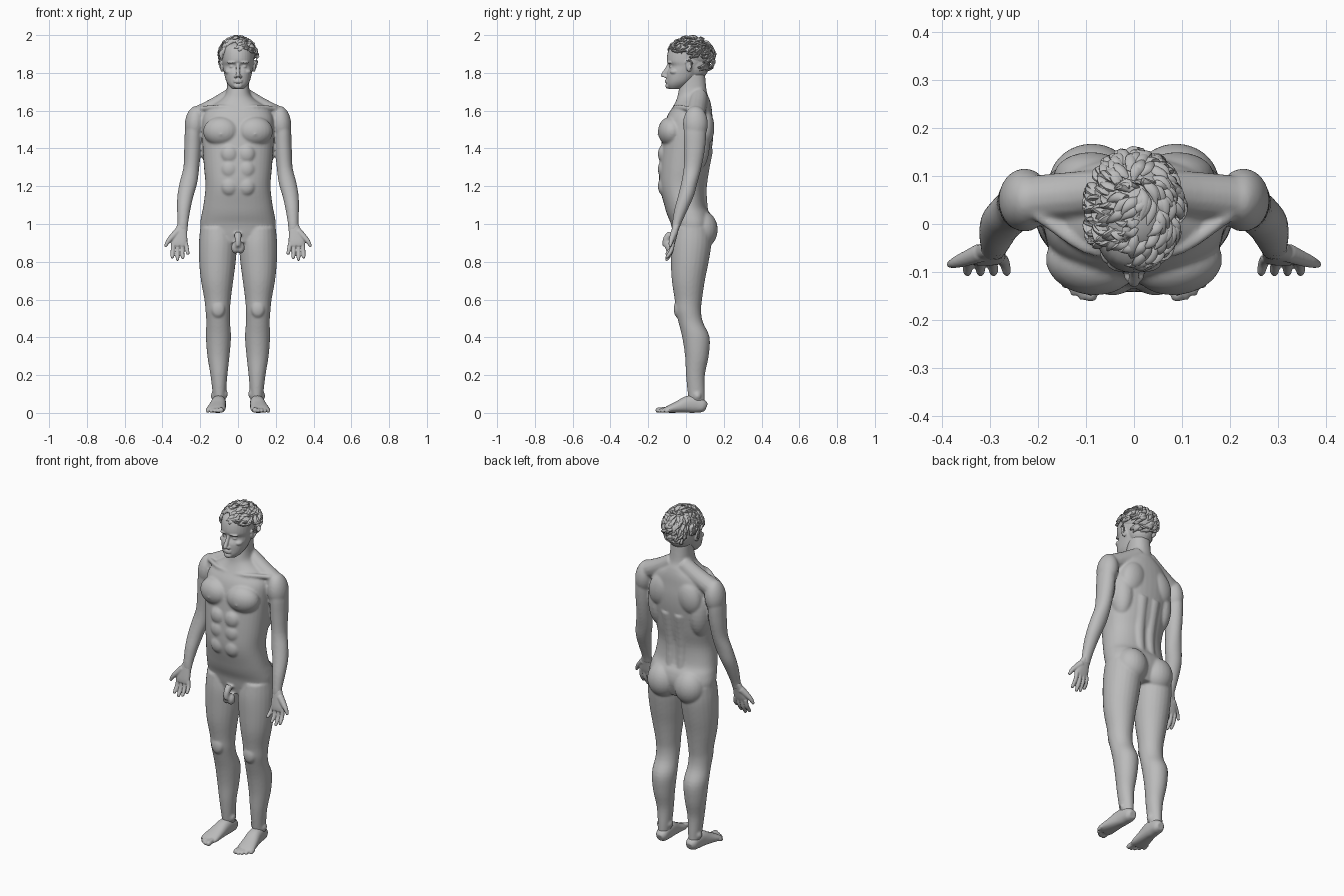
import bpy, bmesh, math, random
from mathutils import Vector, Matrix, Euler

random.seed(4)
scene = bpy.context.scene
if "Cube" in bpy.data.objects:
    bpy.data.objects.remove(bpy.data.objects["Cube"])

GREY = (0.5, 0.5, 0.5, 1)
clay = bpy.data.materials.new("clay grey")
clay.use_nodes = True
clay.diffuse_color = GREY
clay.node_tree.nodes["Principled BSDF"].inputs["Base Color"].default_value = GREY


def spline(rings, steps):
    """Smoothly resample a list of equal-length tuples."""
    rings = [Vector(r) for r in rings]
    out = []
    for i in range(len(rings) - 1):
        a, b = rings[max(i - 1, 0)], rings[i]
        c, d = rings[i + 1], rings[min(i + 2, len(rings) - 1)]
        for k in range(steps):
            t = k / steps
            out.append(b + (c - a) * (t / 2) + (a * 2 - b * 5 + c * 4 - d) * (t * t / 2)
                       + (b * 3 - a - c * 3 + d) * (t ** 3 / 2))
    return out + [rings[-1]]


def loft(bm, rings, side=1, level=True, power=2.0, sides=24, steps=4):
    """Closed skin over rings of (x, y, z, radius a, radius b)."""
    rings = spline(rings, steps)
    centres = [Vector((r[0] * side, r[1], r[2])) for r in rings]
    loops = []
    for i, (c, r) in enumerate(zip(centres, rings)):
        u, v = Vector((1, 0, 0)), Vector((0, 1, 0))
        if not level:
            t = (centres[min(i + 1, len(rings) - 1)] - centres[max(i - 1, 0)]).normalized()
            u = (u - t * u.dot(t)).normalized()
            v = t.cross(u)
        loop = []
        for k in range(sides):
            a = math.tau * k / sides
            ca, sa = math.cos(a), math.sin(a)
            p = u * math.copysign(abs(ca) ** (2 / power), ca) * r[3]
            q = v * math.copysign(abs(sa) ** (2 / power), sa) * r[4]
            loop.append(bm.verts.new(c + p + q))
        loops.append(loop)
    for low, high in zip(loops, loops[1:]):
        for k in range(sides):
            n = (k + 1) % sides
            bm.faces.new((low[k], low[n], high[n], high[k]))
    bm.faces.new(loops[0][::-1])
    bm.faces.new(loops[-1])


def tube(bm, points, radii, side=1, flat=1.0, sides=14):
    loft(bm, [(*p, r, r * flat) for p, r in zip(points, radii)], side, False, sides=sides)


def blob(bm, centre, size, side=1, turn=(0, 0, 0)):
    x, y, z = centre
    spin = Euler((turn[0], turn[1] * side, turn[2] * side)).to_matrix().to_4x4()
    place = Matrix.Translation((x * side, y, z)) @ spin @ Matrix.Diagonal((*size, 1))
    bmesh.ops.create_uvsphere(bm, u_segments=24, v_segments=16, radius=1, matrix=place)


def finish(bm, name, voxel=0, smooth=4):
    """Turn the volumes into one object, fused when a voxel size is given."""
    bmesh.ops.recalc_face_normals(bm, faces=bm.faces)
    mesh = bpy.data.meshes.new(name)
    bm.to_mesh(mesh)
    bm.free()
    mesh.materials.append(clay)
    obj = bpy.data.objects.new(name, mesh)
    scene.collection.objects.link(obj)
    bpy.ops.object.select_all(action="DESELECT")
    obj.select_set(True)
    bpy.context.view_layer.objects.active = obj
    if voxel:
        fuse = obj.modifiers.new("fuse", "REMESH")
        fuse.mode, fuse.voxel_size, fuse.use_smooth_shade = "VOXEL", voxel, True
        relax = obj.modifiers.new("relax", "SMOOTH")
        relax.factor, relax.iterations = 0.5, smooth
        for m in ("fuse", "relax"):
            bpy.ops.object.modifier_apply(modifier=m)
    bpy.ops.object.shade_smooth_by_angle(angle=math.radians(50))
    return obj


# Torso and neck: height, front, back, half width
body = bmesh.new()
torso = [(.9, -.06, .11, .15), (.95, -.07, .13, .19), (1, -.08, .14, .2), (1.05, -.1, .13, .193),
         (1.1, -.115, .105, .183), (1.2, -.14, .1, .172), (1.3, -.14, .12, .18),
         (1.42, -.13, .14, .188), (1.5, -.12, .145, .19), (1.57, -.1, .14, .185),
         (1.62, -.07, .135, .15), (1.66, -.05, .125, .09), (1.7, -.04, .11, .062),
         (1.8, -.02, .1, .056)]
loft(body, [(0, (f + b) / 2, z, w, (b - f) / 2) for z, f, b, w in torso], power=2.3, sides=40)

# Legs: height, inner x, outer x, front, back
leg = [(.98, .02, .2, -.07, .13), (.9, .006, .207, -.08, .135), (.8, .012, .206, -.08, .12),
       (.7, .025, .196, -.075, .1), (.6, .038, .178, -.06, .085), (.54, .042, .172, -.055, .08),
       (.48, .042, .168, -.04, .09), (.4, .037, .17, -.02, .125), (.3, .045, .162, -.005, .12),
       (.2, .056, .146, 0, .1), (.1, .064, .134, .01, .1), (.04, .07, .13, .02, .1)]
arm = [(.22, .05, 1.58, .04, .05), (.235, .048, 1.5, .045, .06), (.24, .045, 1.4, .045, .056),
       (.247, .035, 1.3, .042, .047), (.262, .018, 1.22, .047, .043), (.278, 0, 1.15, .043, .042),
       (.287, -.025, 1.08, .036, .036), (.292, -.05, 1, .028, .024), (.296, -.058, .96, .03, .018)]
for s in (1, -1):
    loft(body, [((a + b) / 2, (f + k) / 2, z, (b - a) / 2, (k - f) / 2) for z, a, b, f, k in leg], s)
    loft(body, arm, s)
    # Shoulder, chest, back and seat muscles
    tube(body, [(.03, .07, 1.68), (.12, .06, 1.62), (.22, .05, 1.57)], [.045, .05, .05], s)
    tube(body, [(.02, -.06, 1.61), (.1, -.05, 1.62), (.2, .02, 1.61)], [.014, .012, .014], s)
    blob(body, (.228, .05, 1.53), (.054, .066, .095), s, (0, -.1, 0))
    blob(body, (.09, -.08, 1.49), (.095, .068, .078), s, (0, 0, .15))
    blob(body, (.13, .05, 1.42), (.065, .075, .15), s)
    blob(body, (.09, .1, 1.51), (.075, .05, .1), s, (0, -.3, 0))
    tube(body, [(.035, .09, 1.05), (.035, .075, 1.2), (.04, .1, 1.4)], [.03, .036, .045], s)
    blob(body, (.088, .085, .97), (.09, .083, .1), s)
    for z in (1.2, 1.29, 1.37):
        blob(body, (.045, -.115, z), (.047, .034, .052), s)
    blob(body, (.09, -.146, 1.475), (.006, .006, .006), s)
    # Kneecap and ankle bones
    blob(body, (.105, -.045, .55), (.036, .02, .045), s)
    blob(body, (.13, .06, .09), (.014, .02, .022), s)
    blob(body, (.066, .05, .1), (.012, .02, .022), s)
    blob(body, (.014, -.085, .875), (.022, .024, .032), s)
tube(body, [(0, -.08, .95), (0, -.105, .92), (0, -.11, .88)], [.02, .018, .014])
finish(body, "body", .0065, 5)

# Feet with toes
foot = [(.098, .108, .03, .02, .02), (.098, .09, .036, .033, .034), (.1, .05, .045, .037, .045),
        (.103, .01, .045, .04, .045), (.11, -.04, .032, .045, .032), (.117, -.09, .02, .05, .02),
        (.12, -.115, .014, .045, .012)]
for s, label in ((1, "left"), (-1, "right")):
    bm = bmesh.new()
    loft(bm, foot, s, False, 2.3)
    for i in range(5):
        x, tip, r = .09 + .0175 * i, -.155 + .003 * i * i, .014 if i == 0 else .01
        tube(bm, [(x + .004, -.08, .02), (x, tip + .02, .016), (x, tip + .004, r), (x, tip - .006, r)],
             [r, r, r, r * .6], s)
    finish(bm, label + "_foot", .0045, 3)

    # Hands, palms forward
    bm = bmesh.new()
    loft(bm, [(.293, -.05, 1, .026, .02), (.303, -.06, .96, .034, .018),
              (.31, -.07, .91, .042, .016), (.31, -.075, .885, .038, .012)], s, power=2.4)
    for i, end in enumerate((.838, .815, .805, .818)):
        a, b = Vector((.277 + .022 * i, -.07, .9)), Vector((.264 + .028 * i, -.103, end))
        mid = a.lerp(b, .5) + Vector((0, .008, 0))
        tube(bm, [a, mid, b.lerp(a, .1), b], [.0115, .011, .009, .005], s)
    tube(bm, [(.32, -.06, .96), (.35, -.072, .93), (.372, -.08, .905), (.385, -.085, .88)],
         [.02, .016, .012, .007], s)
    finish(bm, label + "_hand", .004, 2)

# Head: height, centre y, half width, half depth
head = bmesh.new()
skull = [(1.715, -.06, .03, .03), (1.735, -.047, .05, .054), (1.76, -.033, .064, .07),
         (1.8, -.012, .074, .09), (1.835, .006, .08, .093), (1.865, .01, .084, .112),
         (1.92, .02, .083, .113), (1.95, .025, .068, .093), (1.975, .028, .03, .045)]
loft(head, [(0, y, z, w, d) for z, y, w, d in skull], power=2.2, sides=32)
blob(head, (0, .05, 1.85), (.075, .075, .09))
tube(head, [(0, .04, 1.68), (0, .04, 1.8)], [.056, .056])
tube(head, [(0, -.088, 1.85), (0, -.102, 1.82), (0, -.12, 1.79), (0, -.12, 1.778)],
     [.009, .01, .012, .008])
blob(head, (0, -.096, 1.731), (.023, .013, .015))
for z in (1.752, 1.761):
    blob(head, (0, -.102, z), (.024, .01, .0055))
for s in (1, -1):
    blob(head, (.013, -.108, 1.781), (.008, .011, .008), s)
    blob(head, (.032, -.088, 1.856), (.027, .012, .007), s, (0, .1, .25))
    blob(head, (.031, -.073, 1.833), (.015, .015, .011), s)
    blob(head, (.047, -.06, 1.806), (.024, .026, .016), s)
    # Ears with a raised rim
    blob(head, (.083, .015, 1.835), (.009, .017, .03), s, (.15, 0, .35))
    rim = [(.086, 0, 1.85), (.095, .008, 1.866), (.101, .028, 1.86), (.097, .03, 1.84),
           (.085, .012, 1.808)]
    tube(head, rim, [.005] * 5, s)
finish(head, "head", .004, 2)

# Hair: a thin cap and swept, curling locks
hair = bmesh.new()
core, size = Vector((0, .026, 1.885)), Vector((.09, .117, .098))


def on_scalp(d, lift):
    return core + Vector([d[i] * (size[i] + lift) for i in range(3)])


blob(hair, (0, .035, 1.905), (.09, .107, .083), 1, (-.25, 0, 0))
locks = 0
while locks < 210:
    d = Vector([random.gauss(0, 1) for _ in range(3)]).normalized()
    if d.z < -.15 - .6 * d.y or d.z < -.75 or (abs(d.x) > .75 and d.z < 0):
        continue
    locks += 1
    # Locks fall away from the crown and sweep to one side
    crown = Vector((.1, .5, .86))
    flow = (d - crown).normalized() + d.cross(crown) * .9
    flow += Vector([random.uniform(-.4, .4) for _ in range(3)])
    flow = (flow - d * flow.dot(d)).normalized()
    bend = d.cross(flow) * random.uniform(-.25, .25)
    path = []
    for k in range(4):
        t = k / 3
        step = (d + flow * (t - .4) * .5 + bend * t * t).normalized()
        path.append(on_scalp(step, .002 + .012 * math.sin(t * 2.4) * random.uniform(.5, 1)))
    tube(hair, path, [.004, .011, .009, .0015], 1, .65, 7)
finish(hair, "hair")
